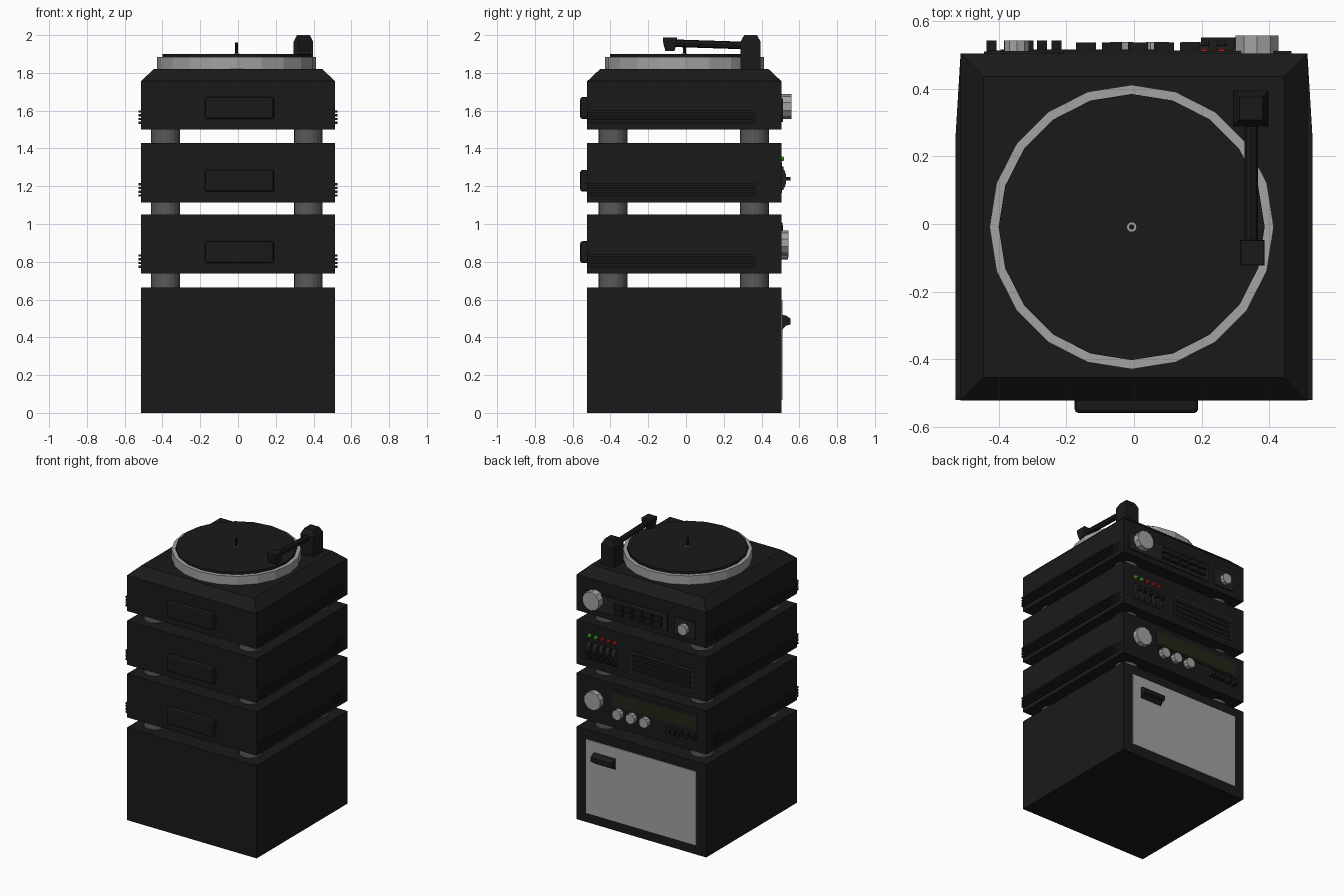
import bpy, bmesh, math
from mathutils import Matrix, Vector

if "Cube" in bpy.data.objects:
    bpy.data.objects.remove(bpy.data.objects["Cube"])

CY = -0.009            # body centre in y
H = 0.514              # body half width
BACK = 0.505           # control face


def mat(name, r, g, b):
    m = bpy.data.materials.new(name)
    m.diffuse_color = (r, g, b, 1)
    m.use_nodes = True
    m.node_tree.nodes["Principled BSDF"].inputs["Base Color"].default_value = m.diffuse_color
    return m


BLACK = mat("black", 0.010, 0.010, 0.010)
PANEL = mat("panel_black", 0.016, 0.016, 0.016)
FOOT = mat("dark_grey", 0.10, 0.10, 0.10)
METAL = mat("metal_grey", 0.36, 0.36, 0.36)
SCREEN = mat("screen", 0.016, 0.018, 0.008)
GREEN = mat("green_light", 0.08, 0.6, 0.02)
RED = mat("red_light", 0.6, 0.01, 0.01)


def finish(bm, name, m):
    bmesh.ops.recalc_face_normals(bm, faces=bm.faces)
    me = bpy.data.meshes.new(name)
    bm.to_mesh(me)
    bm.free()
    ob = bpy.data.objects.new(name, me)
    bpy.context.collection.objects.link(ob)
    me.materials.append(m)
    return ob


def box(name, x, y, z, m=BLACK, bevel=0):
    """Box from (min, max) ranges."""
    bm = bmesh.new()
    bmesh.ops.create_cube(bm, size=1)
    for v in bm.verts:
        v.co = Vector([(a + b) / 2 + c * (b - a) for (a, b), c in zip((x, y, z), v.co)])
    ob = finish(bm, name, m)
    if bevel:
        mod = ob.modifiers.new("bevel", 'BEVEL')
        mod.width, mod.segments = bevel, 2
    return ob


def cyl(name, a, b, r, n, m=BLACK, r2=None):
    """Cylinder or cone from point a to point b."""
    a, b = Vector(a), Vector(b)
    bm = bmesh.new()
    rot = (b - a).to_track_quat('Z', 'Y').to_matrix().to_4x4()
    bmesh.ops.create_cone(bm, cap_ends=True, segments=n, radius1=r,
                          radius2=r if r2 is None else r2, depth=(b - a).length,
                          matrix=Matrix.Translation((a + b) / 2) @ rot)
    return finish(bm, name, m)


def loft(name, cx, cy, sections, m=BLACK):
    """Stack of rectangles (z, half x, half y)."""
    bm = bmesh.new()
    rings = [[bm.verts.new((cx + sx * hx, cy + sy * hy, z))
              for sx, sy in ((-1, -1), (1, -1), (1, 1), (-1, 1))] for z, hx, hy in sections]
    for p, q in zip(rings, rings[1:]):
        for i in range(4):
            j = (i + 1) % 4
            bm.faces.new((p[i], p[j], q[j], q[i]))
    bm.faces.new(rings[0])
    bm.faces.new(rings[-1])
    return finish(bm, name, m)


def prism(name, pts, axis, lo, hi, m=BLACK):
    """Extrude a profile: (y, z) along x, or (x, y) along z."""
    bm = bmesh.new()
    put = (lambda p, t: (t, *p)) if axis == 'x' else (lambda p, t: (*p, t))
    vs = [bm.verts.new(put(p, lo)) for p in pts]
    f = bm.faces.new(vs)
    ext = bmesh.ops.extrude_face_region(bm, geom=[f])
    d = Vector(put((0, 0), hi - lo))
    bmesh.ops.translate(bm, vec=d, verts=[e for e in ext['geom'] if isinstance(e, bmesh.types.BMVert)])
    return finish(bm, name, m)


def knob(name, x, z, r, depth, n=10):
    cyl(name, (x, BACK - 0.005, z), (x, BACK + depth, z), r, n, METAL)


# cabinet with door and handle
box("cabinet", (-H, H), (CY - H, BACK), (0, 0.665))
box("cabinet_door", (-0.437, 0.437), (BACK - 0.02, BACK + 0.006), (0.068, 0.597), METAL)
prism("door_handle", [(BACK, 0.435), (BACK, 0.52), (0.53, 0.515), (0.553, 0.50),
                      (0.553, 0.468), (0.53, 0.462)], 'x', 0.20, 0.37)

# stacked units
box("tuner_body", (-H, H), (CY - H, BACK), (0.737, 1.05))
box("deck_body", (-H, H), (CY - H, BACK), (1.115, 1.43))
loft("turntable_body", 0, CY, [(1.50, H, H), (1.756, H, H), (1.82, 0.446, 0.446)])

# feet, side ribs and rear plate of every unit
for unit, low, z in (("tuner", 0.665, 0.737), ("deck", 1.05, 1.115), ("turntable", 1.43, 1.50)):
    for i, sx in enumerate((-1, 1)):
        for j, sy in enumerate((-1, 1)):
            x, y = -0.006 + sx * 0.378, CY - 0.003 + sy * 0.375
            cyl(f"{unit}_foot_{i}{j}", (x, y, low - 0.005), (x, y, z + 0.005), 0.076, 20, FOOT)
        for k in range(4):
            zz = z + 0.03 + 0.02 * k
            prism(f"{unit}_rib_{i}{k}", [(sx * 0.50, -0.522), (sx * 0.528, -0.522), (sx * 0.528, 0.27),
                                         (sx * 0.514, 0.50), (sx * 0.50, 0.50)], 'z', zz, zz + 0.012)
    box(f"{unit}_rear_plate", (-0.176, 0.19), (-0.56, -0.51), (z + 0.056, z + 0.172), BLACK, 0.012)

# platter, record and spindle
PX = -0.007
cyl("platter", (PX, CY, 1.815), (PX, CY, 1.883), 0.421, 20, METAL)
cyl("record", (PX, CY, 1.882), (PX, CY, 1.90), 0.394, 20, BLACK)
cyl("record_centre", (PX, CY, 1.899), (PX, CY, 1.903), 0.014, 12, METAL)
cyl("spindle", (PX, CY, 1.89), (PX, CY, 1.962), 0.008, 8, BLACK)

# tonearm
loft("tonearm_base", 0.346, 0.342, [(1.815, 0.053, 0.053), (1.965, 0.051, 0.053), (2.0, 0.034, 0.034)])
cyl("tonearm", (0.347, 0.31, 1.945), (0.347, -0.06, 1.957), 0.02, 8)
loft("tonearm_head", 0.351, -0.085, [(1.915, 0.03, 0.024), (1.945, 0.034, 0.032),
                                     (1.975, 0.036, 0.038), (1.987, 0.034, 0.036)])

# turntable controls
box("turntable_panel", (-0.21, 0.467), (BACK - 0.01, BACK + 0.008), (1.54, 1.665), PANEL)
knob("turntable_dial", 0.365, 1.622, 0.067, 0.054)
for i in range(5):
    x = -0.142 + 0.077 * i
    for j, z in enumerate((1.563, 1.607)):
        box(f"turntable_button_{i}{j}", (x - 0.03, x + 0.03), (BACK, BACK + 0.032), (z, z + 0.034))
box("turntable_small_panel", (-0.43, -0.262), (BACK - 0.01, BACK + 0.008), (1.54, 1.665), PANEL)
knob("turntable_small_knob", -0.347, 1.60, 0.038, 0.038)

# deck: lights with rocker faders below, and a grille
for i in range(5):
    x = 0.41 - 0.05 * i
    cyl(f"deck_light_{i}", (x, BACK - 0.005, 1.345), (x, BACK + 0.014, 1.345), 0.016, 8,
        GREEN if i < 2 else RED, 0.009)
    arc = [(BACK - 0.004 + 0.03 * math.sin(math.pi * t / 8), 1.238 - 0.062 * math.cos(math.pi * t / 8))
           for t in range(9)]
    prism(f"deck_fader_{i}", arc, 'x', x - 0.015, x + 0.015, PANEL)
    box(f"deck_fader_lever_{i}", (x - 0.012, x + 0.012), (BACK + 0.02, BACK + 0.048), (1.23, 1.25))
box("deck_grille_panel", (-0.41, 0.08), (BACK - 0.01, BACK + 0.004), (1.165, 1.325), PANEL)
for k in range(4):
    z = 1.18 + 0.035 * k
    box(f"deck_grille_slat_{k}", (-0.395, 0.065), (BACK, BACK + 0.012), (z, z + 0.02))

# tuner: dial, knobs, display and buttons
knob("tuner_dial", 0.365, 0.90, 0.066, 0.038)
for i, x in enumerate((0.175, 0.07, -0.037)):
    knob(f"tuner_knob_{i}", x, 0.848, 0.036, 0.034)
box("tuner_display_frame", (-0.445, 0.235), (BACK - 0.01, BACK + 0.006), (0.893, 1.007), PANEL)
box("tuner_display", (-0.43, 0.22), (BACK, BACK + 0.009), (0.905, 0.995), SCREEN)
for i, x in enumerate((-0.23, -0.272, -0.313, -0.37, -0.422)):
    box(f"tuner_button_{i}", (x - 0.015, x + 0.015), (BACK - 0.005, BACK + 0.038), (0.825, 0.86))
